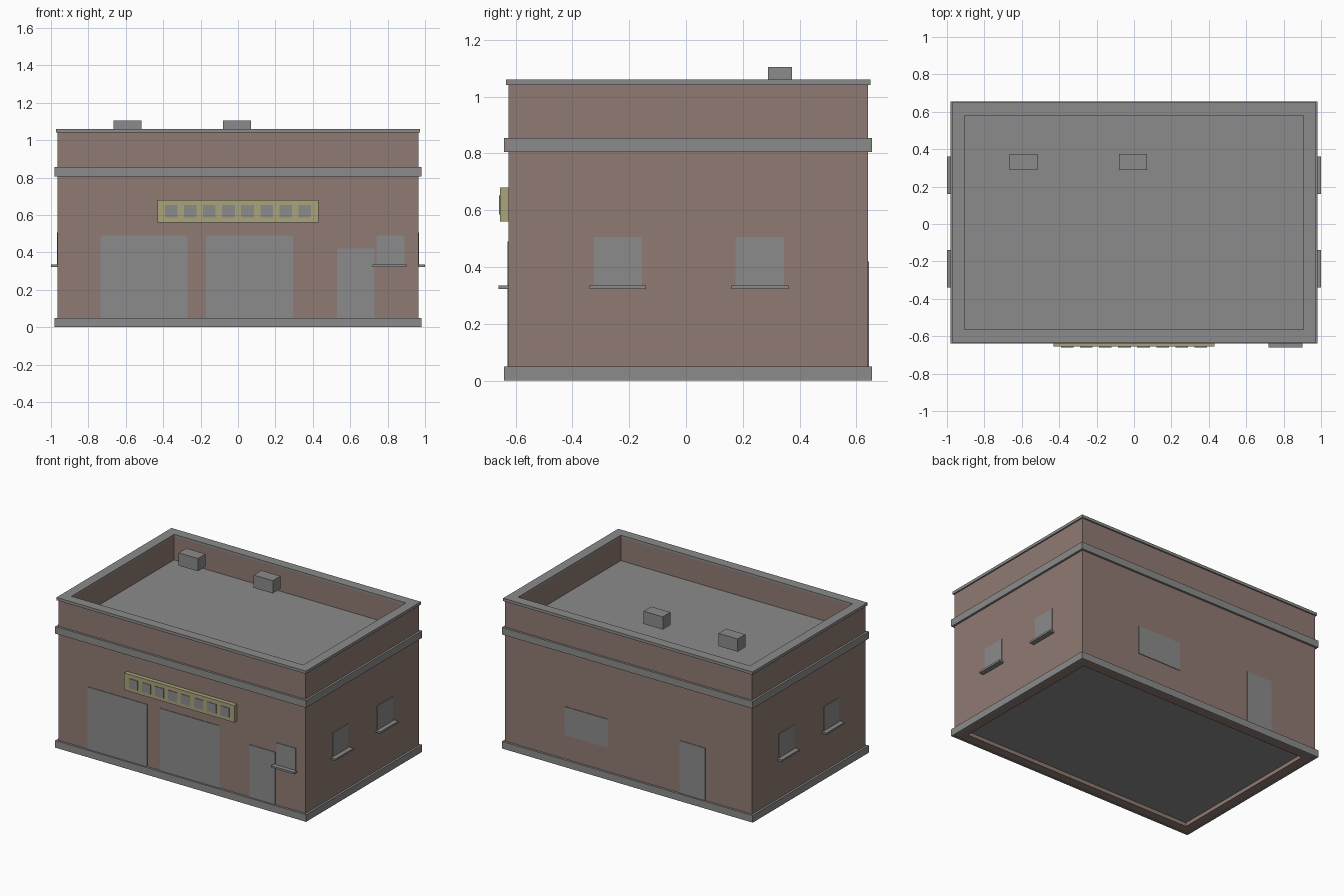
import bpy
import bmesh
from mathutils import Vector

if "Cube" in bpy.data.objects:
    bpy.data.objects.remove(bpy.data.objects["Cube"], do_unlink=True)


def material(name, rgb):
    m = bpy.data.materials.new(name)
    m.use_nodes = True
    m.diffuse_color = (*rgb, 1)
    m.node_tree.nodes["Principled BSDF"].inputs["Base Color"].default_value = (*rgb, 1)
    return m


BRICK = material("brown brick", (0.28, 0.195, 0.17))
GREY = material("mid grey", (0.26, 0.26, 0.26))
YELLOW = material("pale yellow", (0.4, 0.37, 0.2))

# Wall outline
WX, FRONT, BACK = 0.965, -0.625, 0.64
THICK = 0.06
PLATE = 0.004


def finish(name, bm, mat):
    bmesh.ops.recalc_face_normals(bm, faces=bm.faces)
    mesh = bpy.data.meshes.new(name)
    bm.to_mesh(mesh)
    bm.free()
    mesh.materials.append(mat)
    obj = bpy.data.objects.new(name, mesh)
    bpy.context.collection.objects.link(obj)
    return obj


def box(name, x, y, z, mat):
    """Box from (low, high) pairs along each axis."""
    bm = bmesh.new()
    bmesh.ops.create_cube(bm, size=1)
    for v in bm.verts:
        v.co = Vector([a + (b - a) * (c + 0.5) for (a, b), c in zip((x, y, z), v.co)])
    return finish(name, bm, mat)


def ring(name, outset, inset, z0, z1, mat):
    """Rectangular band following the wall outline."""
    bm = bmesh.new()

    def loop(d, z):
        x, f, b = WX + d, FRONT - d, BACK + d
        return [bm.verts.new(p) for p in ((-x, f, z), (x, f, z), (x, b, z), (-x, b, z))]

    loops = [loop(outset, z0), loop(outset, z1), loop(-inset, z1), loop(-inset, z0)]
    for a, b in zip(loops, loops[1:] + loops[:1]):
        for i in range(4):
            j = (i + 1) % 4
            bm.faces.new((a[i], a[j], b[j], b[i]))
    return finish(name, bm, mat)


# Shell: walls, bands, floor and sunken roof
ring("walls", 0, THICK, 0.003, 1.045, BRICK)
ring("plinth", 0.015, 0, 0, 0.05, GREY)
ring("cornice", 0.015, 0, 0.805, 0.855, GREY)
ring("coping", 0.009, THICK, 1.04, 1.06, GREY)
inner_x = (-WX + THICK, WX - THICK)
inner_y = (FRONT + THICK, BACK - THICK)
box("floor", inner_x, inner_y, (0.03, 0.04), GREY)
box("roof", inner_x, inner_y, (0.86, 0.88), GREY)

# Front openings
for name, x0, x1, z0, z1 in (
    ("right_garage_door", -0.735, -0.27, 0.05, 0.49),
    ("middle_garage_door", -0.17, 0.295, 0.05, 0.49),
    ("front_door", 0.53, 0.73, 0.05, 0.42),
    ("front_window", 0.74, 0.89, 0.335, 0.49),
):
    box(name, (x0, x1), (FRONT - PLATE, FRONT), (z0, z1), GREY)
box("front_sill", (0.72, 0.9), (FRONT - 0.035, FRONT), (0.322, 0.335), GREY)

# Back openings
for name, x0, x1, z0, z1 in (
    ("back_window", 0.16, 0.5, 0.22, 0.42),
    ("back_door", -0.6, -0.4, 0.05, 0.42),
):
    box(name, (x0, x1), (BACK, BACK + PLATE), (z0, z1), GREY)

# Side windows and sills, mirrored left and right
for side, s in (("left", 1), ("right", -1)):
    for place, y in (("front", -0.24), ("back", 0.26)):
        pane = sorted((s * WX, s * (WX + PLATE)))
        ledge = sorted((s * WX, s * (WX + 0.035)))
        box(f"{side}_{place}_window", pane, (y - 0.085, y + 0.085), (0.335, 0.505), GREY)
        box(f"{side}_{place}_sill", ledge, (y - 0.1, y + 0.1), (0.322, 0.335), GREY)

# Sign board with a row of square panels
SIGN = FRONT - 0.03
box("sign_board", (-0.43, 0.43), (SIGN, FRONT), (0.56, 0.68), YELLOW)
for i in range(8):
    x = (i - 3.5) * 0.102
    box(f"sign_panel_{i + 1}", (x - 0.034, x + 0.034), (SIGN - PLATE, SIGN), (0.585, 0.652), GREY)

# Roof vents
for name, x in (("right_vent", -0.59), ("middle_vent", -0.005)):
    box(name, (x - 0.075, x + 0.075), (0.288, 0.373), (1.015, 1.105), GREY)
